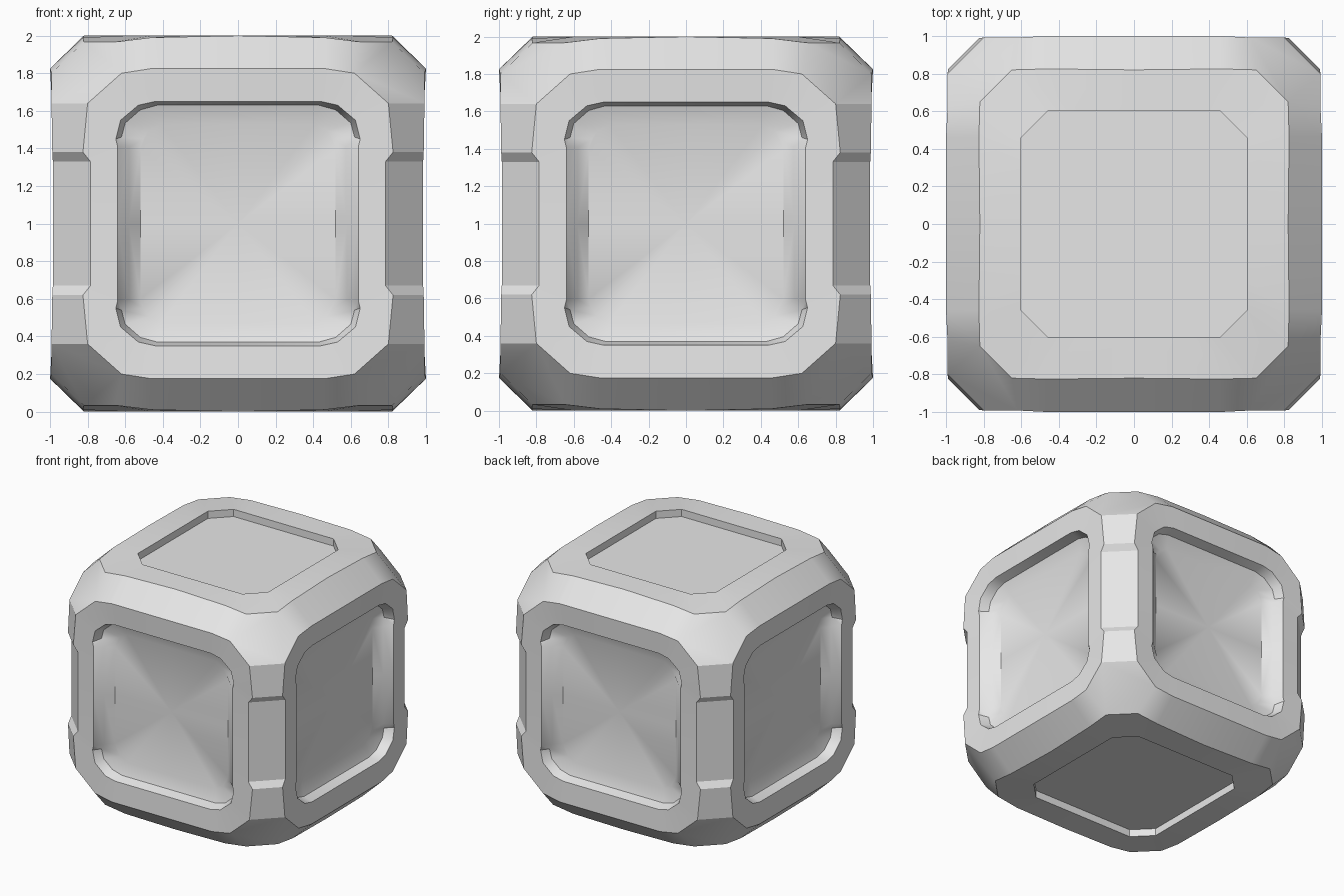
import bpy, bmesh
from math import radians
from mathutils import Vector

cube = bpy.data.objects.get("Cube")
if cube:
    bpy.data.objects.remove(cube, do_unlink=True)

grey = bpy.data.materials.new("light_grey")
grey.use_nodes = True
grey.diffuse_color = (0.8, 0.8, 0.8, 1)
grey.node_tree.nodes["Principled BSDF"].inputs["Base Color"].default_value = (0.8, 0.8, 0.8, 1)

# Quarter outlines of a side wall: (across, up, outward), from side middle to top middle
RIM = [(.785, 0, .985), (.785, .33, .985), (.825, .38, .988), (.80, .64, .992),
       (.62, .80, .992), (.46, .825, 1), (0, .825, 1)]
OPENING = [(.64, 0, .985), (.64, .41, .985), (.65, .45, .985), (.625, .55, .987),
           (.53, .63, .988), (.44, .65, .99), (0, .65, .99)]
LIP = [(.58, 0, .93), (.58, .405, .93), (.62, .46, .91), (.60, .535, .91),
       (.52, .605, .91), (.43, .63, .91), (0, .63, .91)]
FLOOR = [(.52, 0, .875), (.52, .40, .875), (.505, .45, .875), (.475, .495, .875),
         (.445, .52, .875), (.41, .53, .875), (0, .53, .875)]

# Quarter outlines of the lid
LID_RIM = [(.82, 0, 1), (.825, .46, .99), (.82, .65, .967),
           (.65, .82, .967), (.46, .825, .99), (0, .82, 1)]
LID_OPENING = [(.6, 0, 1), (.6, .3, 1), (.6, .46, 1), (.46, .6, 1), (.3, .6, 1), (0, .6, 1)]
LID_FLOOR = [(x, y, z - .06) for x, y, z in LID_OPENING]

bm = bmesh.new()


def strip(a, b):
    for i in range(len(a) - 1):
        face(a[i], a[i + 1], b[i + 1], b[i])


def face(*pts):
    bm.faces.new([bm.verts.new(p) for p in pts])


def on_y(ring):
    return [(u, d, h) for u, h, d in ring]


def on_x(ring):
    return [(d, u, h) for u, h, d in ring]


# Recessed side panels, one on each wall
for place in (on_y, on_x):
    rings = [place(r) for r in (RIM, OPENING, LIP, FLOOR)]
    for a, b in zip(rings, rings[1:]):
        strip(a, b)
    face(*rings[-1], *place([(0, 0, .875)]))

# Recessed lid panel
strip(LID_RIM, LID_OPENING)
strip(LID_OPENING, LID_FLOOR)
face(*LID_FLOOR, (0, 0, .94))

# Bevels: upright edge with its notch, the two lid edges and the corner
ry, rx = on_y(RIM), on_x(RIM)
strip(ry[:4], rx[:4])
strip(ry[4:], LID_RIM[3:])
strip(rx[:3:-1], LID_RIM[:3])
face(ry[3], ry[4], LID_RIM[3], LID_RIM[2], rx[4], rx[3])

bmesh.ops.remove_doubles(bm, verts=bm.verts, dist=0.0005)
bmesh.ops.recalc_face_normals(bm, faces=bm.faces)
if sum(f.normal.dot(f.calc_center_median()) * f.calc_area() for f in bm.faces) < 0:
    bmesh.ops.reverse_faces(bm, faces=bm.faces)

# Smooth shading, with hard creases and hard lines across the upright bevel
for f in bm.faces:
    f.smooth = True
for e in bm.edges:
    p, q = (v.co for v in e.verts)
    across = min(p.x, p.y, q.x, q.y) > .75 and abs(p.z - q.z) < .01 and p.z < .7
    if across or e.calc_face_angle(0) > radians(40):
        e.smooth = False

mesh = bpy.data.meshes.new("crate_body")
bm.to_mesh(mesh)
bm.free()
mesh.materials.append(grey)
crate = bpy.data.objects.new("crate_body", mesh)
crate.location = Vector((0, 0, 1))
bpy.context.collection.objects.link(crate)

# Mirror the modelled corner to all eight corners
mirror = crate.modifiers.new("mirror", 'MIRROR')
mirror.use_axis = (True, True, True)
mirror.merge_threshold = 0.0005
